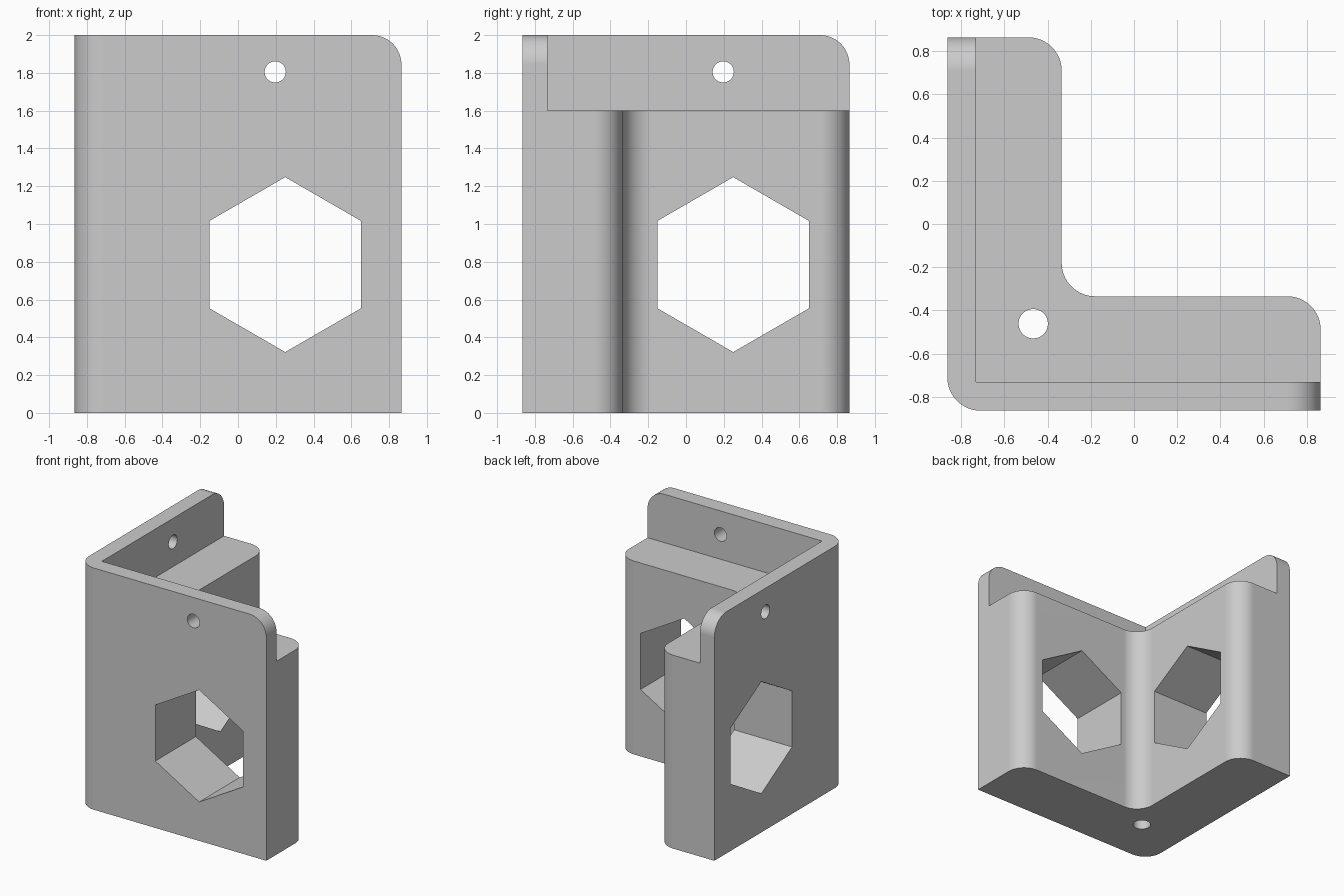
import bpy, bmesh
from math import cos, sin, pi, radians
from mathutils import Vector

if "Cube" in bpy.data.objects:
    bpy.data.objects.remove(bpy.data.objects["Cube"])

E = 0.865       # half width of the bracket
INNER = -0.335  # inner face of each arm
LIP = -0.733    # inner face of the upper flange
STEP = 1.6      # height of the arm shoulders
TOP = 2.0
R = 0.155       # edge rounding

grey = bpy.data.materials.new("plain grey")
grey.use_nodes = True
colour = (0.6, 0.6, 0.6, 1)
grey.diffuse_color = colour
grey.node_tree.nodes["Principled BSDF"].inputs["Base Color"].default_value = colour


def rounded(corners, steps=16):
    """Outline from (x, y, radius) corners, all right angles."""
    pts = []
    for i, (x, y, r) in enumerate(corners):
        p = Vector((x, y))
        if r == 0:
            pts.append(p)
            continue
        a = (Vector(corners[i - 1][:2]) - p).normalized() * r
        b = (Vector(corners[(i + 1) % len(corners)][:2]) - p).normalized() * r
        for k in range(steps + 1):
            t = k / steps * pi / 2
            pts.append(p + a * (1 - sin(t)) + b * (1 - cos(t)))
    return pts


def polygon(cx, cy, radius, sides):
    """Regular outline with a point straight up."""
    return [Vector((cx + radius * sin(2 * pi * k / sides),
                    cy + radius * cos(2 * pi * k / sides))) for k in range(sides)]


def prism(name, outline, axis, low, high):
    """Extrude an outline along an axis; the outline's second value is z for x and y."""
    place = {"z": lambda p, d: (p.x, p.y, d),
             "y": lambda p, d: (p.x, d, p.y),
             "x": lambda p, d: (d, p.x, p.y)}[axis]
    bm = bmesh.new()
    face = bm.faces.new([bm.verts.new(place(p, low)) for p in outline])
    shift = Vector(place(Vector((0, 0)), high - low))
    made = bmesh.ops.extrude_face_region(bm, geom=[face], use_keep_orig=True)
    bmesh.ops.translate(bm, vec=shift,
                        verts=[v for v in made["geom"] if isinstance(v, bmesh.types.BMVert)])
    bmesh.ops.recalc_face_normals(bm, faces=bm.faces)
    mesh = bpy.data.meshes.new(name)
    bm.to_mesh(mesh)
    bm.free()
    obj = bpy.data.objects.new(name, mesh)
    bpy.context.collection.objects.link(obj)
    mesh.materials.append(grey)
    return obj


# Corner body: two thick arms in an L
body = prism("corner_bracket", rounded([
    (-E, -E, R), (E, -E, 0), (E, INNER, R), (INNER, INNER, R),
    (INNER, E, R), (-E, E, 0)]), "z", 0, TOP)

# Upper recess that leaves a thin flange, and the vertical pin hole
cutters = [
    prism("recess_cutter", rounded([(LIP, LIP, 0), (1, LIP, 0), (1, 1, 0), (LIP, 1, 0)]),
          "z", STEP, TOP + 0.2),
    prism("pin_hole_cutter", polygon(-0.467, -0.462, 0.068, 48), "z", -0.2, STEP + 0.1)]

# Matching cuts in both arms: hexagon window, screw hole, rounded flange corner
arc = rounded([(E - R, TOP, 0), (E, TOP, R), (E, TOP - R, 0)])[1:-1]
corner = arc + [Vector(p) for p in ((E + 0.1, TOP - R), (E + 0.1, TOP + 0.1), (E - R, TOP + 0.1))]
for axis in "xy":
    cutters += [
        prism("window_cutter_" + axis, polygon(0.25, 0.785, 0.463, 6), axis, -1, -0.2),
        prism("screw_hole_cutter_" + axis, polygon(0.197, 1.805, 0.056, 40), axis, -1, -0.6),
        prism("corner_cutter_" + axis, corner, axis, -1, -0.6)]

bpy.ops.object.select_all(action="DESELECT")
bpy.context.view_layer.objects.active = body
body.select_set(True)
for cutter in cutters:
    cutter.hide_render = True
    mod = body.modifiers.new("cut", "BOOLEAN")
    mod.operation, mod.solver, mod.object = "DIFFERENCE", "EXACT", cutter
    bpy.ops.object.modifier_apply(modifier=mod.name)
    bpy.data.objects.remove(cutter)

# Smooth roundings, crisp edges, flat faces
bpy.ops.object.shade_smooth_by_angle(angle=radians(30))
weighted = body.modifiers.new("flat_faces", "WEIGHTED_NORMAL")
weighted.keep_sharp = True
